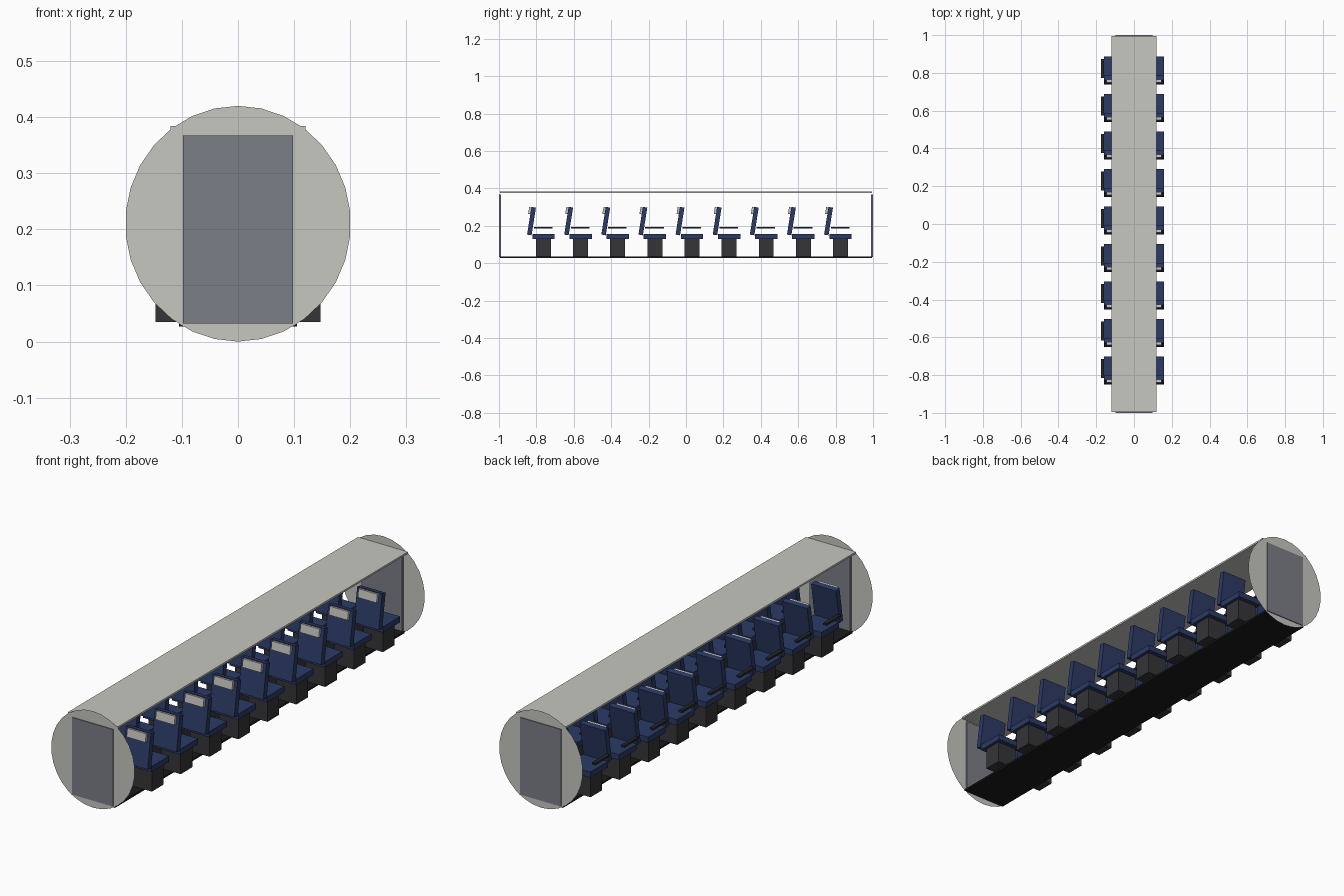
import bpy, bmesh, math
from mathutils import Matrix, Vector

if "Cube" in bpy.data.objects:
    bpy.data.objects.remove(bpy.data.objects["Cube"])


def material(name, rgb):
    m = bpy.data.materials.new(name)
    m.use_nodes = True
    m.diffuse_color = (*rgb, 1)
    m.node_tree.nodes["Principled BSDF"].inputs["Base Color"].default_value = (*rgb, 1)
    return m


panel = material("pale grey panel", (0.57, 0.57, 0.53))
door_grey = material("door grey", (0.2, 0.21, 0.245))
blue = material("navy fabric", (0.025, 0.043, 0.13))
charcoal = material("charcoal plinth", (0.035, 0.034, 0.038))
black = material("black floor", (0.011, 0.011, 0.012))
rubber = material("dark armrest", (0.02, 0.02, 0.021))
linen = material("headrest linen", (0.55, 0.54, 0.5))


def finish(name, bm, mat):
    mesh = bpy.data.meshes.new(name)
    bm.to_mesh(mesh)
    bm.free()
    mesh.materials.append(mat)
    obj = bpy.data.objects.new(name, mesh)
    bpy.context.collection.objects.link(obj)
    return obj


def box(name, centre, size, mat, tilt=0.0):
    """Box turned about the x axis by tilt."""
    bm = bmesh.new()
    bmesh.ops.create_cube(bm, size=1, matrix=Matrix.Diagonal((*size, 1)))
    obj = finish(name, bm, mat)
    obj.location = centre
    obj.rotation_euler.x = tilt
    return obj


# Floor and ceiling
box("floor", (0, 0, 0.031), (0.21, 1.99, 0.008), black)
box("ceiling", (0, 0, 0.38), (0.24, 1.99, 0.008), panel)

# Round end bulkheads, each with a door
for end, side in (("front", -1), ("rear", 1)):
    bm = bmesh.new()
    bmesh.ops.create_circle(bm, cap_ends=True, radius=1, segments=30)
    bmesh.ops.transform(bm, verts=bm.verts,
                        matrix=Matrix.Diagonal((0.201, 0.21, 1, 1)))
    disc = finish(end + "_bulkhead", bm, panel)
    disc.location = (0, side * 0.996, 0.21)
    disc.rotation_euler.x = -side * math.pi / 2
    box(end + "_door", (0, side * 0.994, 0.2), (0.196, 0.012, 0.335), door_grey)

# Two columns of seats
TILT = math.radians(-9)
turn = Matrix.Rotation(TILT, 3, 'X')
for column, x in (("right", -0.1), ("left", 0.1)):
    for row in range(9):
        y = -0.762 + row * 0.1985
        tag = f"{column}_{row + 1}"
        box("seat_plinth_" + tag, (x, y, 0.083), (0.094, 0.08, 0.096), charcoal)
        box("seat_cushion_" + tag, (x, y, 0.143), (0.12, 0.12, 0.025), blue)
        back = Vector((x, y - 0.064, 0.225))
        box("seat_back_" + tag, back, (0.12, 0.024, 0.15), blue, TILT)
        head = back + turn @ Vector((0, -0.017, 0.054))
        box("headrest_" + tag, head, (0.09, 0.014, 0.036), linen, TILT)
        box("armrest_" + tag, (x - 0.068, y - 0.002, 0.189), (0.016, 0.1, 0.009), rubber)
